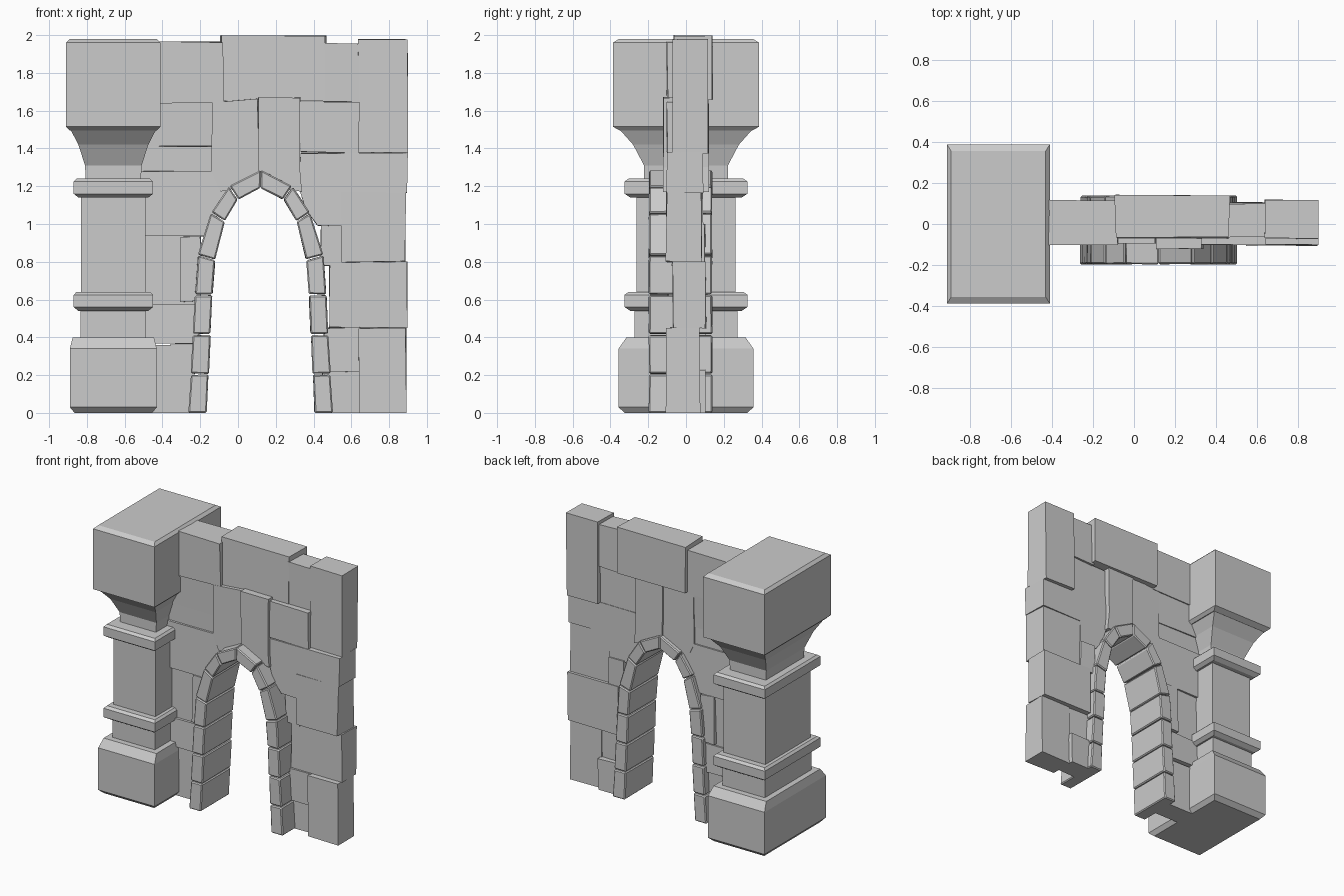
import bpy, bmesh, random
from mathutils import Vector

random.seed(4)


def finish(name, bm):
    bmesh.ops.recalc_face_normals(bm, faces=bm.faces)
    mesh = bpy.data.meshes.new(name)
    bm.to_mesh(mesh)
    bm.free()
    ob = bpy.data.objects.new(name, mesh)
    bpy.context.collection.objects.link(ob)
    return ob


def rect_stack(name, cx, rings):
    """Loft rectangular rings given as (z, half_x, half_y)."""
    bm = bmesh.new()
    loops = [[bm.verts.new((cx + sx * hx, sy * hy, z))
              for sx, sy in ((-1, -1), (1, -1), (1, 1), (-1, 1))]
             for z, hx, hy in rings]
    for a, b in zip(loops, loops[1:]):
        for i in range(4):
            j = (i + 1) % 4
            bm.faces.new((a[i], a[j], b[j], b[i]))
    bm.faces.new(loops[0])
    bm.faces.new(loops[-1])
    return finish(name, bm)


def slab(name, outline, y0, y1, jitter=0.0, bevel=0.0):
    """Extrude an x-z outline from y0 to y1, with slightly rough corners."""
    bm = bmesh.new()

    def r():
        return random.uniform(-jitter, jitter)
    loops = [[bm.verts.new((x + r(), y + r(), max(0, z + (r() if z > 0 else 0))))
              for x, z in outline] for y in (y0, y1)]
    n = len(outline)
    bm.faces.new(loops[0])
    bm.faces.new(loops[1][::-1])
    for i in range(n):
        j = (i + 1) % n
        bm.faces.new((loops[0][i], loops[0][j], loops[1][j], loops[1][i]))
    ob = finish(name, bm)
    if bevel:
        mod = ob.modifiers.new("worn_edges", "BEVEL")
        mod.width = bevel
        mod.segments = 1
    return ob


# Pillar
PX = -0.66
rect_stack("pillar_base", PX, [(0, .205, .325), (.03, .23, .357), (.34, .23, .357), (.40, .215, .315)])
rect_stack("pillar_lower_shaft", PX, [(.38, .173, .272), (.56, .173, .272)])
rect_stack("pillar_shaft", PX, [(.60, .17, .262), (1.18, .17, .262)])
for name, z in (("lower_ring", .54), ("upper_ring", 1.14)):
    rect_stack(name, PX, [(z, .185, .295), (z + .02, .21, .325), (z + .085, .21, .325), (z + .10, .195, .305)])
rect_stack("pillar_neck", PX, [(1.22, .145, .222), (1.31, .15, .222), (1.42, .185, .28), (1.51, .232, .36)])
rect_stack("pillar_capital", PX, [(1.495, .23, .35), (1.515, .25, .387), (1.96, .25, .387), (1.98, .23, .355)])

# Arch stones, mirrored about the arch axis, with narrow open joints
AX = 0.12
inner = [(-.165, 0), (-.155, .205), (-.145, .415), (-.135, .625), (-.12, .81), (-.07, 1.015), (0, 1.13), (AX, 1.19)]
outer = [(-.262, 0), (-.25, .205), (-.238, .415), (-.228, .625), (-.213, .835), (-.142, 1.06), (-.048, 1.20), (AX, 1.285)]
for side in (1, -1):
    for k in range(7):
        i0, i1, o0, o1 = (Vector(p) for p in (inner[k], inner[k + 1], outer[k], outer[k + 1]))
        g0 = 0 if k == 0 else .015
        g1 = 0 if k == 6 else .015
        quad = [o0.lerp(o1, g0), i0.lerp(i1, g0), i1.lerp(i0, g1), o1.lerp(o0, g1)]
        pts = [(AX + side * (p.x - AX), p.y) for p in quad]
        slab(f"arch_stone_{'left' if side > 0 else 'right'}_{k + 1}", pts,
             -.196, .138, .002, .007)


# Rectangular wall stones: x0, x1, z0, z1, y0, y1
blocks = [
    (-.55, -.08, 1.64, 1.965, -.10, .112), (-.092, .465, 1.655, 1.997, -.068, .138),
    (.455, .642, 1.645, 1.955, -.06, .10), (.635, .895, 1.375, 1.98, -.072, .115),
    (-.55, -.135, 1.41, 1.64, -.085, .10), (.33, .64, 1.38, 1.645, -.098, .085),
    (-.55, -.20, .565, .935, -.07, .09), (-.305, -.20, .59, .935, -.095, .11),
    (-.55, -.205, .37, .575, -.095, .10), (-.55, -.23, 0, .36, -.075, .085),
    (.55, .888, .80, 1.17, -.105, .085), (.485, .897, .45, .80, -.072, .105),
    (.64, .888, 0, .45, -.105, .075), (.45, .645, 0, .23, -.05, .10),
    (.45, .645, .22, .45, -.08, .065), (.44, .56, .78, 1.0, -.075, .10),
]
for k, (x0, x1, z0, z1, y0, y1) in enumerate(blocks):
    slab(f"wall_stone_{k + 1}", [(x0, z0), (x1, z0), (x1, z1), (x0, z1)], y0, y1, .005)

# Wall stones shaped around the arch
shaped = [
    ([(-.55, .935), (-.17, .935), (-.10, 1.06), (-.04, 1.175), (-.08, 1.28), (-.55, 1.28)], -.09, .105),
    ([(-.55, 1.275), (-.08, 1.28), (-.135, 1.41), (-.55, 1.415)], -.075, .09),
    ([(-.09, 1.17), (0, 1.19), (.115, 1.255), (.105, 1.665), (-.135, 1.645), (-.14, 1.28)], -.095, .105),
    ([(.11, 1.25), (.24, 1.19), (.34, 1.17), (.325, 1.30), (.33, 1.67), (.105, 1.67)], -.12, .12),
    ([(.42, .99), (.56, .99), (.56, 1.165), (.897, 1.165), (.897, 1.38), (.33, 1.375), (.32, 1.19), (.36, 1.08)], -.10, .09),
]
for k, (outline, y0, y1) in enumerate(shaped):
    slab(f"arch_side_stone_{k + 1}", outline, y0, y1, .003)
